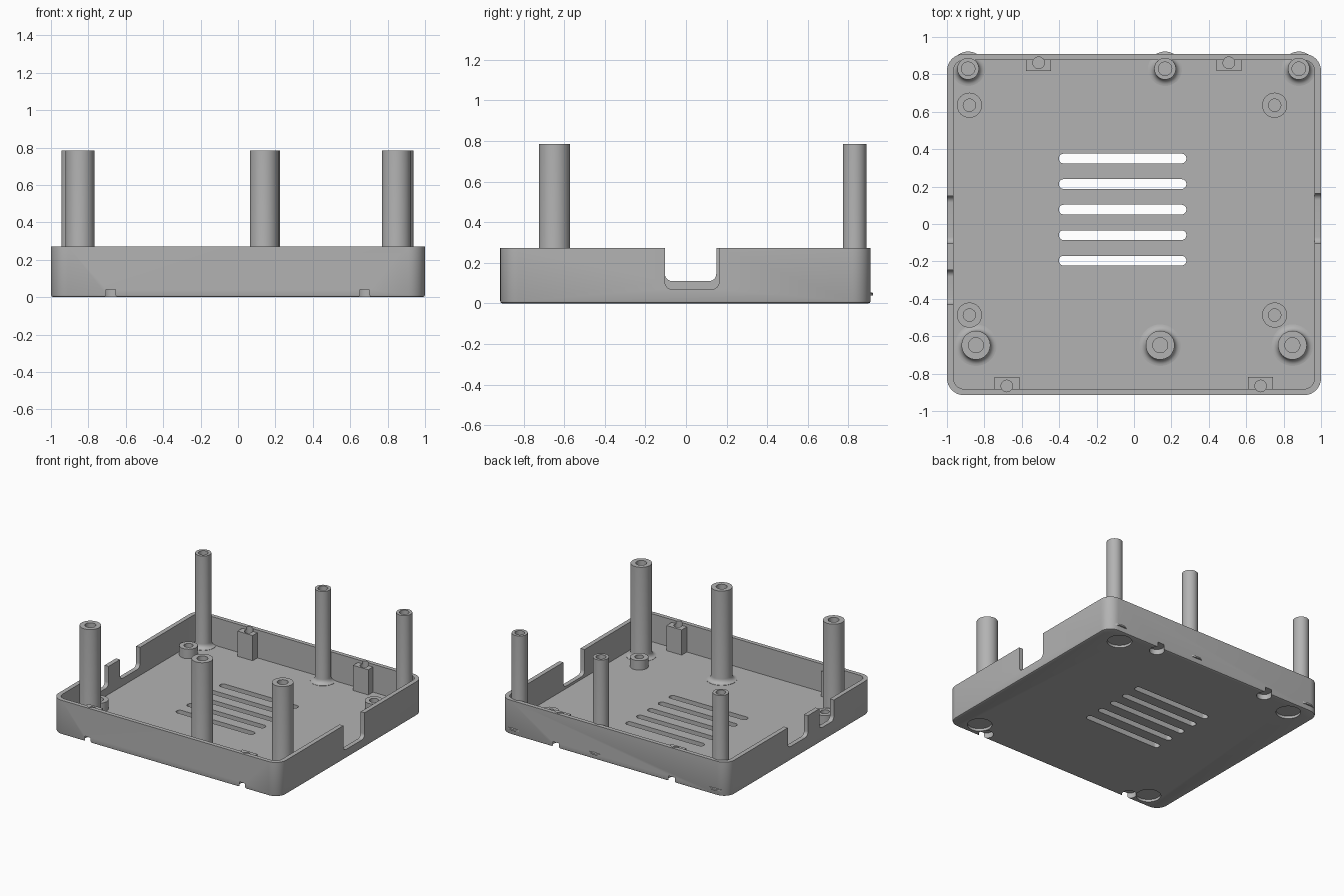
import bpy, bmesh, math

if "Cube" in bpy.data.objects:
    bpy.data.objects.remove(bpy.data.objects["Cube"])

grey = bpy.data.materials.new("plastic grey")
grey.diffuse_color = (0.45, 0.45, 0.45, 1)
grey.use_nodes = True
grey.node_tree.nodes["Principled BSDF"].inputs["Base Color"].default_value = grey.diffuse_color


def rounded_rect(x0, x1, y0, y1, r, n=8):
    pts = []
    corners = [(x1 - r, y1 - r), (x0 + r, y1 - r), (x0 + r, y0 + r), (x1 - r, y0 + r)]
    for i, (cx, cy) in enumerate(corners):
        for k in range(n + 1):
            a = math.pi / 2 * (i + k / n)
            pts.append((cx + r * math.cos(a), cy + r * math.sin(a)))
    return pts


def finish(name, bm):
    bmesh.ops.remove_doubles(bm, verts=bm.verts, dist=1e-5)
    bmesh.ops.recalc_face_normals(bm, faces=bm.faces)
    me = bpy.data.meshes.new(name)
    bm.to_mesh(me)
    bm.free()
    ob = bpy.data.objects.new(name, me)
    bpy.context.collection.objects.link(ob)
    me.materials.append(grey)
    return ob


def loft(name, rings):
    """Closed solid through rings of 3D points."""
    bm = bmesh.new()
    rows = [[bm.verts.new(p) for p in ring] for ring in rings]
    n = len(rows[0])
    for a, b in zip(rows, rows[1:]):
        for i in range(n):
            j = (i + 1) % n
            bm.faces.new((a[i], a[j], b[j], b[i]))
    bm.faces.new(rows[0][::-1])
    bm.faces.new(rows[-1])
    return finish(name, bm)


def prism(name, pts, z0, z1):
    return loft(name, [[(x, y, z) for x, y in pts] for z in (z0, z1)])


def cylinder(name, x, y, r, z0, z1, n=32):
    pts = [(x + r * math.cos(2 * math.pi * i / n), y + r * math.sin(2 * math.pi * i / n))
           for i in range(n)]
    return prism(name, pts, z0, z1)


def lathe(name, x, y, profile, n=40):
    """Solid of revolution; the profile holds (radius, z) from rim to hole floor."""
    rings = [[(x + r * math.cos(2 * math.pi * i / n), y + r * math.sin(2 * math.pi * i / n), z)
              for i in range(n)] for r, z in profile]
    return loft(name, rings)


def select(ob):
    bpy.ops.object.select_all(action='DESELECT')
    ob.select_set(True)
    bpy.context.view_layer.objects.active = ob


def boolean(target, tool, operation='DIFFERENCE'):
    select(target)
    m = target.modifiers.new("cut", 'BOOLEAN')
    m.operation, m.solver, m.object = operation, 'EXACT', tool
    bpy.ops.object.modifier_apply(modifier=m.name)
    bpy.data.objects.remove(tool)


def smooth(ob):
    select(ob)
    bpy.ops.object.shade_smooth_by_angle(angle=math.radians(35))


FLOOR, RIM = 0.05, 0.272
Y0, Y1 = -0.915, 0.909

# tray shell with a softened bottom edge
rings = []
for inset, z in ((0.012, 0), (0.0035, 0.0035), (0, 0.012), (0, RIM)):
    pts = rounded_rect(-1 + inset, 1 - inset, Y0 + inset, Y1 - inset, 0.09 - inset)
    rings.append([(x, y, z) for x, y in pts])
tray = loft("tray", rings)
boolean(tray, prism("cavity", rounded_rect(-0.965, 0.965, Y0 + 0.033, Y1 - 0.033, 0.057),
                    FLOOR, 0.4))

# screw blocks on the front and back walls
blocks = [(-0.51, 0.862, 1), (0.507, 0.862, 1), (-0.68, -0.866, -1), (0.677, -0.866, -1)]
for x, y, s in blocks:
    ya, yb = sorted((s * 0.817, s * 0.893))
    box = [(x - 0.067, ya), (x + 0.067, ya), (x + 0.067, yb), (x - 0.067, yb)]
    boolean(tray, prism("block", box, 0.03, 0.25), 'UNION')
for x, y, s in blocks:
    boolean(tray, cylinder("screw_hole", x, y, 0.031, 0.1, 0.4))
    boolean(tray, cylinder("head_recess", x, y, 0.055, -0.1, 0.042))

# vent slots
for i in range(5):
    y = 0.35 - 0.1365 * i
    boolean(tray, prism("slot", rounded_rect(-0.402, 0.28, y - 0.026, y + 0.026, 0.0255),
                        -0.1, 0.2))

# foot recesses in the underside
for sx in (-1, 1):
    for sy in (-1, 1):
        boolean(tray, cylinder("foot_recess", sx * 0.8, sy * 0.79, 0.09, -0.1, 0.02))

# connector openings in the side walls
for side, ya, yb, z in ((1, -0.104, 0.163, 0.07), (-1, -0.104, 0.149, 0.11),
                        (-1, -0.43, -0.247, 0.11)):
    pts = rounded_rect(ya, yb, z, 0.5, 0.035)
    boolean(tray, loft("opening", [[(x, y, h) for y, h in pts]
                                   for x in (side * 0.93, side * 1.1)]))
smooth(tray)


# tall posts with a flared foot and a blind hole
def post(name, x, y, r, hole, flare):
    h = flare - r
    prof = [(flare, FLOOR - 0.01)]
    for k in range(7):
        a = math.pi / 2 * k / 6
        prof.append((flare - h * math.sin(a), FLOOR + 0.002 + h * (1 - math.cos(a))))
    prof += [(r, 0.785), (hole, 0.785), (hole, 0.45)]
    smooth(lathe(name, x, y, prof))


for i, x in enumerate((-0.845, 0.14, 0.847)):
    post(f"front_post_{i + 1}", x, -0.648, 0.077, 0.04, 0.111)
for i, x in enumerate((-0.887, 0.166, 0.881)):
    post(f"back_post_{i + 1}", x, 0.83, 0.058, 0.036, 0.092)

# short board standoffs
for i, (x, y) in enumerate(((-0.88, 0.635), (0.752, 0.635), (-0.88, -0.487), (0.752, -0.487))):
    smooth(lathe(f"standoff_{i + 1}", x, y,
                 [(0.067, FLOOR - 0.01), (0.067, 0.125), (0.033, 0.125), (0.033, 0.055)]))
